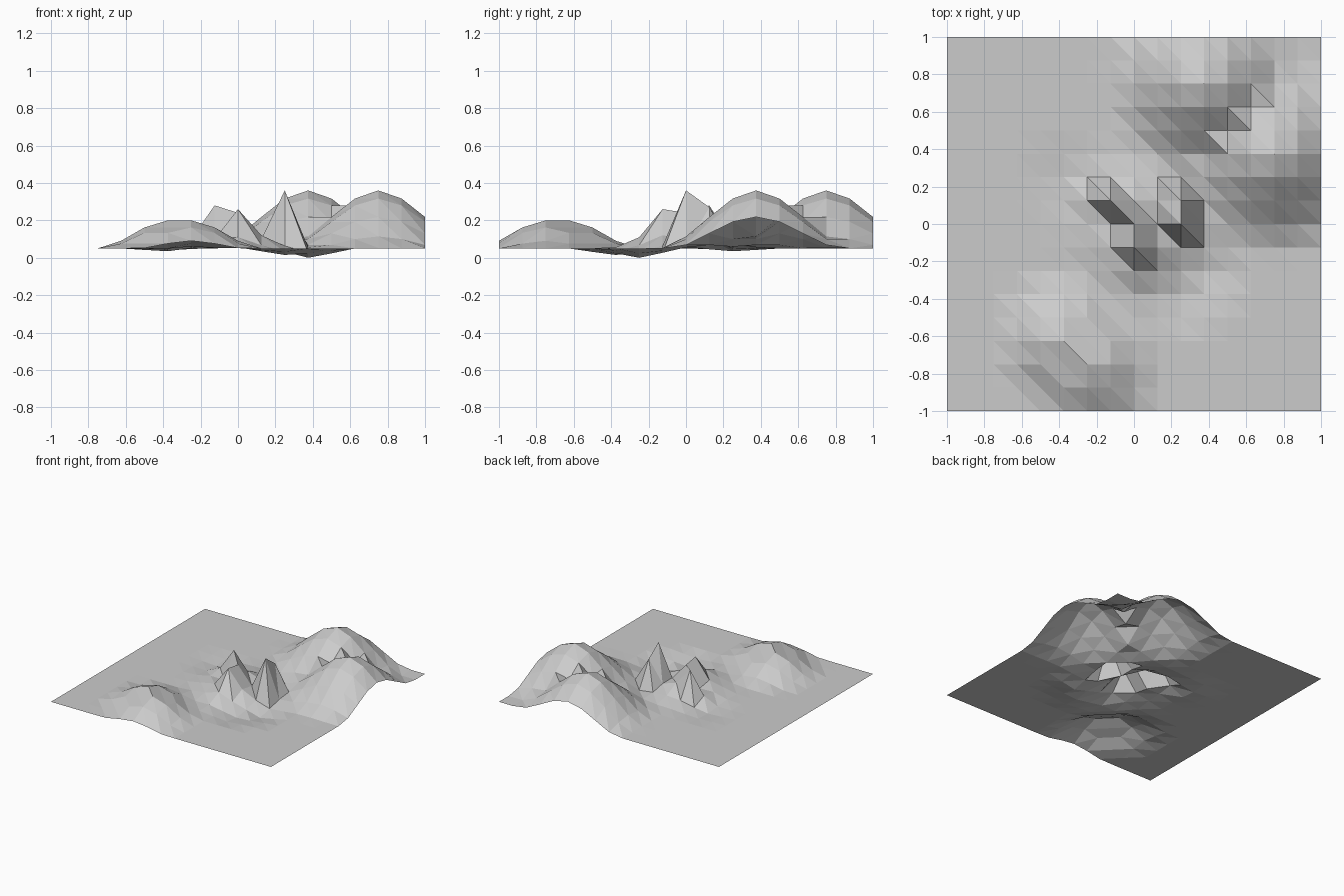
import bpy
from math import hypot

if "Cube" in bpy.data.objects:
    bpy.data.objects.remove(bpy.data.objects["Cube"])

N, STEP, BASE = 16, 0.125, 0.05


def smooth(d, radius):
    t = max(0.0, 1 - d / radius)
    return t * t * (3 - 2 * t)


# Rounded hills: x, y, height above the plain, radius
HILLS = [
    (0.75, 0.375, 0.31, 0.53), (0.375, 0.75, 0.31, 0.53),
    (-0.375, -0.625, 0.15, 0.38), (-0.25, -0.75, 0.15, 0.38),
    (0.0, 0.0, 0.08, 0.45),
]
# Shallow hollows beside the central crags
HOLLOWS = [
    (0.375, -0.25, 0.05, 0.26), (0.25, -0.375, 0.035, 0.26),
    (-0.375, 0.25, 0.015, 0.26),
]
# Central crags: grid cell offset from the middle -> height
CRAGS = {
    (-1, 1): 0.28, (0, 0): 0.24, (0, -1): 0.26,
    (2, 0): 0.36, (2, 1): 0.27,
    (-1, 0): 0.08, (-1, -1): 0.10, (-2, 1): 0.10, (0, -2): 0.11,
    (0, 1): 0.14, (1, 0): 0.10, (1, 1): 0.10, (1, -1): 0.12,
}


def height(i, j):
    if (i, j) in CRAGS:
        return CRAGS[(i, j)]
    x, y = i * STEP, j * STEP
    rise = max(h * smooth(hypot(x - a, y - b), r) for a, b, h, r in HILLS)
    dip = max(h * smooth(hypot(x - a, y - b), r) for a, b, h, r in HOLLOWS)
    return BASE + rise - dip


# Terrain sheet, each cell split along the same diagonal
half = N // 2
verts = [(i * STEP, j * STEP, height(i, j))
         for j in range(-half, half + 1) for i in range(-half, half + 1)]
faces = []
for j in range(N):
    for i in range(N):
        a = j * (N + 1) + i
        b, c, d = a + 1, a + N + 2, a + N + 1
        faces += [(a, b, d), (b, c, d)]

mesh = bpy.data.meshes.new("terrain")
mesh.from_pydata(verts, [], faces)
mesh.update()
terrain = bpy.data.objects.new("terrain", mesh)
bpy.context.collection.objects.link(terrain)
